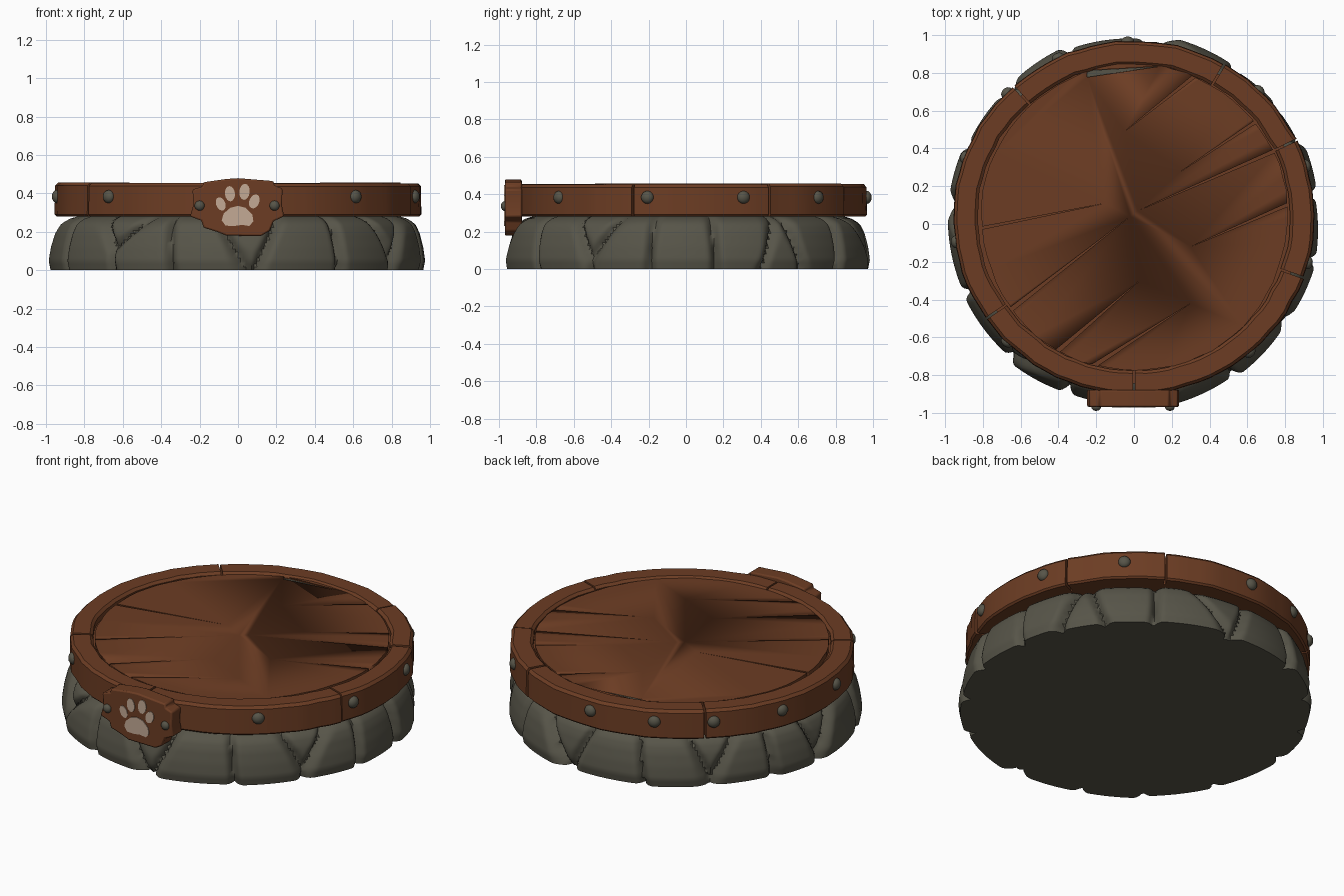
import bpy, bmesh, math, random
from math import sin, cos, pi, radians
from mathutils import Vector, Matrix

random.seed(4)
if "Cube" in bpy.data.objects:
    bpy.data.objects.remove(bpy.data.objects["Cube"])

CENTRE_Y = 0.035
TAU = 2 * pi


def material(name, rgb):
    m = bpy.data.materials.new(name)
    m.use_nodes = True
    m.diffuse_color = (*rgb, 1)
    m.node_tree.nodes["Principled BSDF"].inputs["Base Color"].default_value = (*rgb, 1)
    return m


wood = material("brown wood", (0.150, 0.046, 0.017))
stone = material("grey stone", (0.095, 0.090, 0.066))
cream = material("cream paint", (0.55, 0.40, 0.30))


def finish(bm, name, mat, angle=40, bevel=0):
    bmesh.ops.recalc_face_normals(bm, faces=bm.faces)
    me = bpy.data.meshes.new(name)
    bm.to_mesh(me)
    bm.free()
    ob = bpy.data.objects.new(name, me)
    bpy.context.collection.objects.link(ob)
    me.materials.append(mat)
    if bevel:
        b = ob.modifiers.new("soft edges", "BEVEL")
        b.width, b.segments, b.limit_method = bevel, 2, "ANGLE"
    bpy.ops.object.select_all(action="DESELECT")
    ob.select_set(True)
    bpy.context.view_layer.objects.active = ob
    bpy.ops.object.shade_smooth_by_angle(angle=radians(angle))
    return ob


def prism(bm, outline, offset):
    """Extrude a closed 3D outline by an offset vector."""
    face = bm.faces.new([bm.verts.new(p) for p in outline])
    ext = bmesh.ops.extrude_face_region(bm, geom=[face])["geom"]
    bmesh.ops.translate(bm, vec=offset, verts=[v for v in ext if isinstance(v, bmesh.types.BMVert)])


def loft(bm, rings, closed, caps):
    """Skin rings of points; optionally close the rings and cap the ends."""
    rows = [[bm.verts.new(p) for p in r] for r in rings]
    n = len(rows[0])
    for a, b in zip(rows, rows[1:]):
        for i in range(n if closed else n - 1):
            j = (i + 1) % n
            bm.faces.new((a[i], a[j], b[j], b[i]))
    if caps:
        bm.faces.new(rows[0])
        bm.faces.new(rows[-1])


# Stone base: a ring of rounded rocks split by grooves
rocks = []
COUNT = 15
for i in range(COUNT):
    a = (i + random.uniform(-0.2, 0.2)) / COUNT * TAU
    rocks.append((a, 0.12 + random.uniform(-0.05, 0.05), random.uniform(-0.012, 0.012),
                  random.uniform(-0.06, 0.06)))
    if i % 2:
        rocks.append((a + 0.2, random.choice((0.03, 0.27)), -0.012, 0))
PROFILE = [(0, 0.968), (0.05, 0.978), (0.12, 0.968), (0.19, 0.95),
           (0.235, 0.93), (0.265, 0.895), (0.285, 0.83)]


def profile_radius(z):
    for (z0, r0), (z1, r1) in zip(PROFILE, PROFILE[1:]):
        if z <= z1:
            return r0 + (r1 - r0) * (z - z0) / (z1 - z0)
    return PROFILE[-1][1]


def rock_radius(a, z):
    near = []
    for ra, rz, push, tilt in rocks:
        da = (a - ra + pi) % TAU - pi
        near.append((math.hypot(da * 0.95, (z - rz) * 0.9), push + tilt * da))
    near.sort()
    t = min((near[1][0] - near[0][0]) / 0.09, 1)
    groove = (1 - t) ** 2 * 0.05
    return profile_radius(z) + near[0][1] - groove


bm = bmesh.new()
STEPS, LEVELS = 420, 18
rings = []
for k in range(LEVELS + 1):
    z = 0.285 * k / LEVELS
    ring = []
    for i in range(STEPS):
        a = TAU * i / STEPS
        r = rock_radius(a, z)
        ring.append((r * cos(a), 0.012 + r * sin(a), z))
    rings.append(ring)
loft(bm, rings, True, True)
finish(bm, "stone_base", stone, 50)

# Wooden rim: curved boards with rounded corners
SECTION = [(0.822, 0.28), (0.94, 0.28), (0.95, 0.29), (0.947, 0.44), (0.932, 0.456),
           (0.838, 0.456), (0.822, 0.442)]
seams = [-20, 26, 60, 132, 215, 270, 340]
for n, (s0, s1) in enumerate(zip(seams, seams[1:])):
    bm = bmesh.new()
    gap = 0.35
    count = max(4, int((s1 - s0) / 4))
    lift = random.uniform(-0.004, 0.002)
    rings = []
    for i in range(count + 1):
        a = radians(s0 + gap + (s1 - s0 - 2 * gap) * i / count)
        wob = random.uniform(-0.004, 0.004)
        rings.append([((r + wob) * cos(a) * 1.007,
                       CENTRE_Y + (r + wob) * sin(a) * 0.985, z + (lift if z > 0.4 else 0))
                      for r, z in SECTION])
    loft(bm, rings, True, True)
    finish(bm, f"rim_board_{n + 1}", wood, 35)

# Backing disc that closes the seams below the lid
bm = bmesh.new()
bmesh.ops.create_cone(bm, cap_ends=True, segments=72, radius1=0.88, radius2=0.88, depth=0.13,
                      matrix=Matrix.Translation((0, CENTRE_Y, 0.345)))
finish(bm, "lid_backing", wood)

# Round plank lid with a slightly irregular edge
bm = bmesh.new()
outline = []
for i in range(72):
    a = TAU * i / 72
    r = 0.812 + 0.004 * sin(5 * a) + random.uniform(-0.003, 0.003)
    outline.append((0.003 + r * cos(a), CENTRE_Y + r * sin(a), 0.39))
prism(bm, outline, (0, 0, 0.054))
lid = finish(bm, "plank_lid", wood, 30)

# Tapered splits between planks: wide end, pointed end, width
splits = [((0.38, 0.83), (-0.05, 0.49), 0.022), ((0.74, 0.605), (0.25, 0.28), 0.02),
          ((-0.75, -0.53), (-0.02, 0.04), 0.026), ((0.9, 0.455), (0.02, 0.07), 0.022),
          ((-0.9, -0.04), (-0.15, 0.11), 0.016), ((0.9, 0.14), (0.3, -0.12), 0.02),
          ((-0.46, -0.72), (0.03, -0.3), 0.026), ((-0.26, -0.78), (0.3, -0.42), 0.024),
          ((-0.25, 0.795), (0.14, 0.835), 0.036)]
bm = bmesh.new()
for wide, tip, w in splits:
    p, q = Vector((*wide, 0.405)), Vector((*tip, 0.405))
    side = (q - p).cross(Vector((0, 0, 1))).normalized() * w / 2
    prism(bm, [p - side, q, p + side], (0, 0, 0.1))
cutter = finish(bm, "split_cutter", wood)
cutter.hide_render = True
cut = lid.modifiers.new("splits", "BOOLEAN")
cut.operation, cut.object, cut.solver = "DIFFERENCE", cutter, "EXACT"
bpy.context.view_layer.objects.active = lid
bpy.ops.object.modifier_apply(modifier=cut.name)
bpy.data.objects.remove(cutter)

# Stone sliver showing in the rear split
bm = bmesh.new()
prism(bm, [(-0.25, 0.777, 0.43), (0.13, 0.834, 0.43), (-0.25, 0.812, 0.43)], (0, 0, 0.006))
finish(bm, "split_sliver", stone)

# Front plaque with a notched outline
PLAQUE = [(-0.25, 0.28), (-0.232, 0.34), (-0.237, 0.42), (-0.185, 0.435), (-0.18, 0.458),
          (-0.06, 0.475), (0, 0.479), (0.185, 0.464), (0.19, 0.44), (0.232, 0.425),
          (0.228, 0.34), (0.24, 0.28), (0.185, 0.255), (0.165, 0.205), (0.12, 0.178),
          (-0.06, 0.18), (-0.11, 0.2), (-0.18, 0.222), (-0.19, 0.258)]
bm = bmesh.new()
prism(bm, [(x, -0.968, z) for x, z in PLAQUE], (0, 0.09, 0))
finish(bm, "front_plaque", wood, 30, bevel=0.008)

# Painted paw mark: one pad and four toes
PAD = [(0, 0.335), (0.04, 0.325), (0.075, 0.29), (0.08, 0.255), (0.06, 0.23), (0.02, 0.236),
       (-0.02, 0.23), (-0.065, 0.232), (-0.085, 0.26), (-0.075, 0.295), (-0.04, 0.325)]
bm = bmesh.new()
prism(bm, [(x, -0.972, z) for x, z in PAD], (0, 0.006, 0))
for x, z, w, h, lean in [(-0.09, 0.345, 0.024, 0.036, 0.4), (-0.042, 0.398, 0.026, 0.04, 0.1),
                         (0.034, 0.408, 0.027, 0.042, -0.1), (0.085, 0.358, 0.026, 0.038, -0.4)]:
    toe = []
    for i in range(16):
        u, v = w * cos(TAU * i / 16), h * sin(TAU * i / 16)
        toe.append((x + u * cos(lean) - v * sin(lean), -0.972, z + u * sin(lean) + v * cos(lean)))
    prism(bm, toe, (0, 0.006, 0))
finish(bm, "paw_mark", cream)


# Domed rivets around the rim and on the plaque
def rivet(name, pos, outward, radius):
    bm = bmesh.new()
    bmesh.ops.create_uvsphere(bm, u_segments=14, v_segments=8, radius=radius)
    bmesh.ops.scale(bm, vec=(1, 1, 0.75), verts=bm.verts)
    turn = Vector(outward).to_track_quat("Z", "Y").to_matrix().to_4x4()
    bmesh.ops.transform(bm, matrix=Matrix.Translation(pos) @ turn, verts=bm.verts)
    finish(bm, name, stone, 60)


for n, deg in enumerate([-50, -15, 17, 46, 92, 115, 135, 160, 188, 225]):
    a = radians(deg)
    rivet(f"rim_rivet_{n + 1}", (0.952 * cos(a), CENTRE_Y + 0.932 * sin(a), 0.383),
          (cos(a), sin(a), 0), 0.035)
for name, x in (("right", -0.2), ("left", 0.19)):
    rivet(f"plaque_rivet_{name}", (x, -0.97, 0.336), (0, -1, 0), 0.026)
